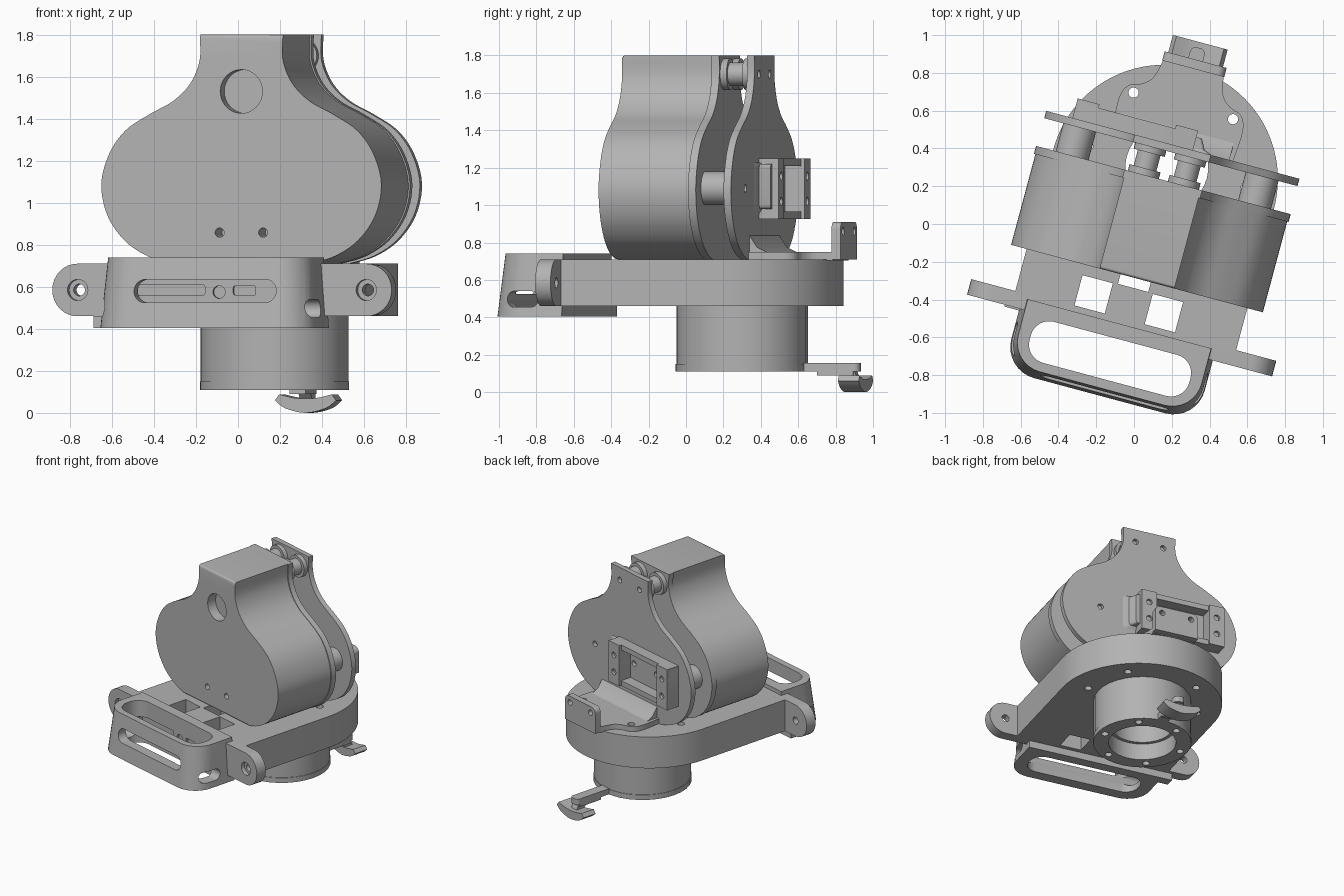
import bpy, bmesh
from math import sin, cos, pi, radians
from mathutils import Matrix, Vector

if "Cube" in bpy.data.objects:
    bpy.data.objects.remove(bpy.data.objects["Cube"], do_unlink=True)

GREY = bpy.data.materials.new("plain grey")
GREY.use_nodes = True
GREY.diffuse_color = (0.45, 0.45, 0.45, 1)
GREY.node_tree.nodes["Principled BSDF"].inputs["Base Color"].default_value = (0.45, 0.45, 0.45, 1)

TURN = Matrix.Rotation(radians(-15), 4, "Z")
MID = 0.09  # symmetry line of the whole assembly
HUB = (MID, 0.335)


# ---- outlines -------------------------------------------------------------
def arc(p, q, r, start, end, n=8):
    steps = [radians(start + (end - start) * i / n) for i in range(n + 1)]
    return [(p + r * cos(t), q + r * sin(t)) for t in steps]


def circle(p, q, r, n=32):
    return arc(p, q, r, 0, 360, n)[:-1]


def rounded(p0, p1, q0, q1, low, high=None):
    """Rectangle with one radius for its lower and one for its upper corners."""
    high = low if high is None else high
    corners = ((p1, q1, high, -1, -1, 0), (p0, q1, high, 1, -1, 90),
               (p0, q0, low, 1, 1, 180), (p1, q0, low, -1, 1, 270))
    pts = []
    for p, q, r, sp, sq, a in corners:
        pts += arc(p + sp * r, q + sq * r, r, a, a + 90) if r else [(p, q)]
    return pts


def smooth(pts, n=5):
    """Catmull-Rom curve through the points."""
    v = [Vector(p) for p in [pts[0]] + pts + [pts[-1]]]
    out = []
    for a, b, c, d in zip(v, v[1:], v[2:], v[3:]):
        for i in range(n):
            t = i / n
            out.append(tuple(0.5 * (2 * b + (c - a) * t + (2 * a - 5 * b + 4 * c - d) * t * t
                                    + (3 * b - a - 3 * c + d) * t ** 3)))
    return out + [tuple(pts[-1])]


# ---- solids ---------------------------------------------------------------
def prism(outline, axis, lo, hi, far=None):
    """Solid from an outline pushed along an axis; far is a differing end outline."""
    return outline, axis, lo, hi, far or outline


def box(a0, a1, b0, b1, z0, z1):
    return prism([(a0, b0), (a1, b0), (a1, b1), (a0, b1)], "z", z0, z1)


def hole(p, q, r, axis, lo, hi):
    return prism(circle(p, q, r), axis, lo, hi)


def mesh_object(name, solids, front_round=0):
    bm = bmesh.new()
    place = {"x": lambda p, q, t: (t, p, q), "y": lambda p, q, t: (p, t, q), "z": lambda p, q, t: (p, q, t)}
    for near, axis, lo, hi, far in solids:
        a = [bm.verts.new(place[axis](p, q, lo)) for p, q in near]
        b = [bm.verts.new(place[axis](p, q, hi)) for p, q in far]
        first = bm.faces.new(a)
        bm.faces.new(b[::-1])
        for i in range(len(a)):
            j = (i + 1) % len(a)
            bm.faces.new((a[i], b[i], b[j], a[j]))
        if front_round:
            bmesh.ops.bevel(bm, geom=list(first.edges), offset=front_round, segments=5,
                            profile=0.5, affect="EDGES", clamp_overlap=True)
    bmesh.ops.recalc_face_normals(bm, faces=bm.faces)
    mesh = bpy.data.meshes.new(name)
    bm.to_mesh(mesh)
    bm.free()
    ob = bpy.data.objects.new(name, mesh)
    bpy.context.scene.collection.objects.link(ob)
    return ob


def part(name, solids, cuts=(), front_round=0):
    ob = mesh_object(name, solids, front_round)
    bpy.ops.object.select_all(action="DESELECT")
    bpy.context.view_layer.objects.active = ob
    ob.select_set(True)
    if cuts:
        cutter = mesh_object("cutter", cuts)
        cutter.hide_render = True
        mod = ob.modifiers.new("cut", "BOOLEAN")
        mod.operation, mod.solver, mod.use_self, mod.object = "DIFFERENCE", "EXACT", True, cutter
        bpy.ops.object.modifier_apply(modifier=mod.name)
        bpy.data.objects.remove(cutter, do_unlink=True)
    ob.data.materials.clear()
    ob.data.materials.append(GREY)
    ob.data.transform(TURN)
    bpy.ops.object.shade_smooth_by_angle(angle=radians(32))
    return ob


# ---- base -----------------------------------------------------------------
bolts = [(HUB[0] + 0.433 * cos(radians(t)), HUB[1] + 0.433 * sin(radians(t))) for t in (0, 51, 129, 180)]
windows = [(-0.11, -0.415), (0.275, -0.415), (0.083, -0.245)]
bolt_cuts = [hole(a, b, 0.027, "z", 0.3, 0.9) for a, b in bolts]
deck = arc(MID, 0.27, 0.605, 0, 180, 48) + [(MID - 0.605, -0.53), (MID + 0.605, -0.53)]
part("base_deck", [prism(deck, "z", 0.46, 0.71)],
     bolt_cuts + [hole(*HUB, 0.22, "z", 0.3, 0.9)]
     + [box(a - 0.083, a + 0.083, b - 0.083, b + 0.083, 0.3, 0.9) for a, b in windows])

ears = (-0.632, 0.79)
part("ear_bar", [prism(rounded(-0.757, 0.915, 0.46, 0.71, 0.124), "y", -0.59, -0.505)],
     [hole(a, 0.585, 0.028, "y", -0.7, -0.4) for a in ears]
     + [hole(a, 0.585, 0.05, "y", -0.7, -0.56) for a in ears])
part("front_lip", [box(-0.55, 0.58, -0.6, -0.53, 0.405, 0.46)])

# ---- front bumper loop ----------------------------------------------------
part("bumper", [prism(rounded(-0.47, 0.59, -0.925, -0.53, 0.17, 0), "z", 0.405, 0.74,
                      rounded(-0.44, 0.565, -0.885, -0.53, 0.16, 0))],
     [prism(rounded(-0.375, 0.5, -0.835, -0.61, 0.1), "z", 0.3, 0.9),
      prism(rounded(-0.27, 0.43, 0.525, 0.635, 0.054), "y", -1.1, -0.75),
      prism(rounded(-0.84, -0.66, 0.455, 0.54, 0.042), "x", -0.6, 0.7),
      prism(rounded(-0.37, 0.0, 0.56, 0.61, 0.01), "y", -0.65, -0.592),
      hole(0.07, 0.575, 0.03, "y", -0.65, -0.592),
      prism(rounded(0.14, 0.25, 0.56, 0.605, 0.01), "y", -0.65, -0.592)])

# ---- pivot drum -----------------------------------------------------------
rim = [(HUB[0] + 0.3 * cos(t * pi / 3), HUB[1] + 0.3 * sin(t * pi / 3)) for t in range(6)]
part("pivot_drum", [hole(*HUB, 0.352, "z", 0.115, 0.47)],
     [hole(*HUB, 0.22, "z", 0, 0.6), hole(*HUB, 0.245, "z", 0, 0.24)]
     + [hole(a, b, 0.026, "z", 0, 0.22) for a, b in rim])
part("drum_flange", [hole(*HUB, 0.356, "z", 0.11, 0.15)],
     [hole(*HUB, 0.245, "z", 0, 0.6)] + [hole(a, b, 0.026, "z", 0, 0.3) for a, b in rim])

# ---- hook under the back --------------------------------------------------
lens = smooth([(-0.15, 0.06), (-0.1, 0.022), (0, 0.0), (0.1, 0.022), (0.15, 0.06)])
lens += smooth([(0.13, 0.088), (0.06, 0.072), (0, 0.068), (-0.06, 0.072), (-0.13, 0.088)])
part("hook_arm", [prism(rounded(MID - 0.04, MID + 0.04, 0.6, 0.99, 0, 0.03), "z", 0.11, 0.155),
                  box(MID - 0.04, MID + 0.04, 0.76, 0.96, 0.09, 0.12)])
part("hook_stem", [prism([(0.86, 0.12), (0.96, 0.12), (0.99, 0.05), (0.93, 0.05)], "x", MID - 0.03, MID + 0.03)])
part("hook_tip", [prism([(MID + p, q) for p, q in lens], "y", 0.905, 1.02)])

# ---- pear-shaped head -----------------------------------------------------
side = smooth([(0.205, 1.8), (0.205, 1.68), (0.25, 1.57), (0.335, 1.485), (0.455, 1.42), (0.57, 1.345),
               (0.65, 1.235), (0.69, 1.09), (0.66, 0.94), (0.575, 0.82), (0.46, 0.745), (0.34, 0.71)])


def pear(grow=0.0):
    right = [(h + grow, z) for h, z in side]
    return [(MID + h, z) for h, z in right] + [(MID - h, z) for h, z in reversed(right)]


part("head_shell", [prism(pear(), "y", -0.275, 0.225)],
     [hole(MID, 1.53, 0.104, "y", -0.4, -0.2)]
     + [hole(MID + s * 0.107, 0.858, 0.022, "y", -0.4, -0.15) for s in (-1, 1)], front_round=0.05)
part("head_lid", [prism(pear(0.008), "y", 0.222, 0.265)])

# ---- spacers between head and back plate ----------------------------------
for name, s in (("right", -1), ("left", 1)):
    a = MID + s * 0.11
    part("top_spool_" + name, [hole(a, 1.7, 0.062, "y", 0.26, 0.43), hole(a, 1.7, 0.085, "y", 0.26, 0.30),
                               hole(a, 1.7, 0.085, "y", 0.385, 0.43)])
    part("side_spacer_" + name, [hole(MID + s * 0.5, 1.09, 0.09, "y", 0.26, 0.43)])

# ---- back plate and its foot bracket --------------------------------------
part("back_plate", [prism(pear(0.004), "y", 0.418, 0.458)],
     [hole(MID + s * 0.11, 1.7, 0.022, "y", 0.43, 0.6) for s in (-1, 1)]
     + [hole(a, 1.09, 0.022, "y", 0.43, 0.6) for a in (MID + 0.39, MID - 0.05, MID - 0.3)])

wide = smooth([(0.33, 0.45), (0.34, 0.62), (0.31, 0.7), (0.24, 0.73), (0.19, 0.78), (0.165, 0.88)])
part("foot_plate", [prism([(MID + h, b) for h, b in wide] + [(MID - h, b) for h, b in wide[::-1]],
                          "z", 0.705, 0.75)], bolt_cuts)
part("foot_gusset", [prism([(0.45, 0.745), (0.56, 0.745), (0.5, 0.775), (0.45, 0.85)],
                           "x", MID - 0.31, MID + 0.31)])
part("foot_tab", [prism(rounded(MID - 0.17, MID + 0.17, 0.71, 0.91, 0, 0.04), "y", 0.875, 0.925)],
     [hole(MID + s * 0.115, 0.86, 0.022, "y", 0.8, 1) for s in (-1, 1)])

# ---- socket housing on the back plate -------------------------------------
ends = (-0.4, 0.14)
part("socket_frame", [prism(rounded(-0.46, 0.2, 0.925, 1.25, 0.02), "y", 0.455, 0.545)],
     [box(-0.34, 0.08, 0.4, 0.7, 0.965, 1.21)])
for name, a in zip(("right", "left"), ends):
    part("socket_block_" + name, [box(a - 0.06, a + 0.06, 0.45, 0.565, 0.925, 1.25)],
         [hole(a, z, 0.023, "y", 0.5, 0.7) for z in (1.02, 1.155)]
         + [box(a - 0.1, a + 0.1, 0.475, 0.535, z - 0.03, z + 0.03) for z in (1.045, 1.13)])
part("socket_skirt", [prism(rounded(0.15, 0.31, 0.95, 1.23, 0.03), "y", 0.455, 0.475,
                            rounded(0.15, 0.26, 0.98, 1.22, 0.02)),
                      prism(rounded(0.15, 0.26, 0.98, 1.22, 0.02), "y", 0.475, 0.53,
                            rounded(0.15, 0.23, 0.98, 1.22, 0.02))])
